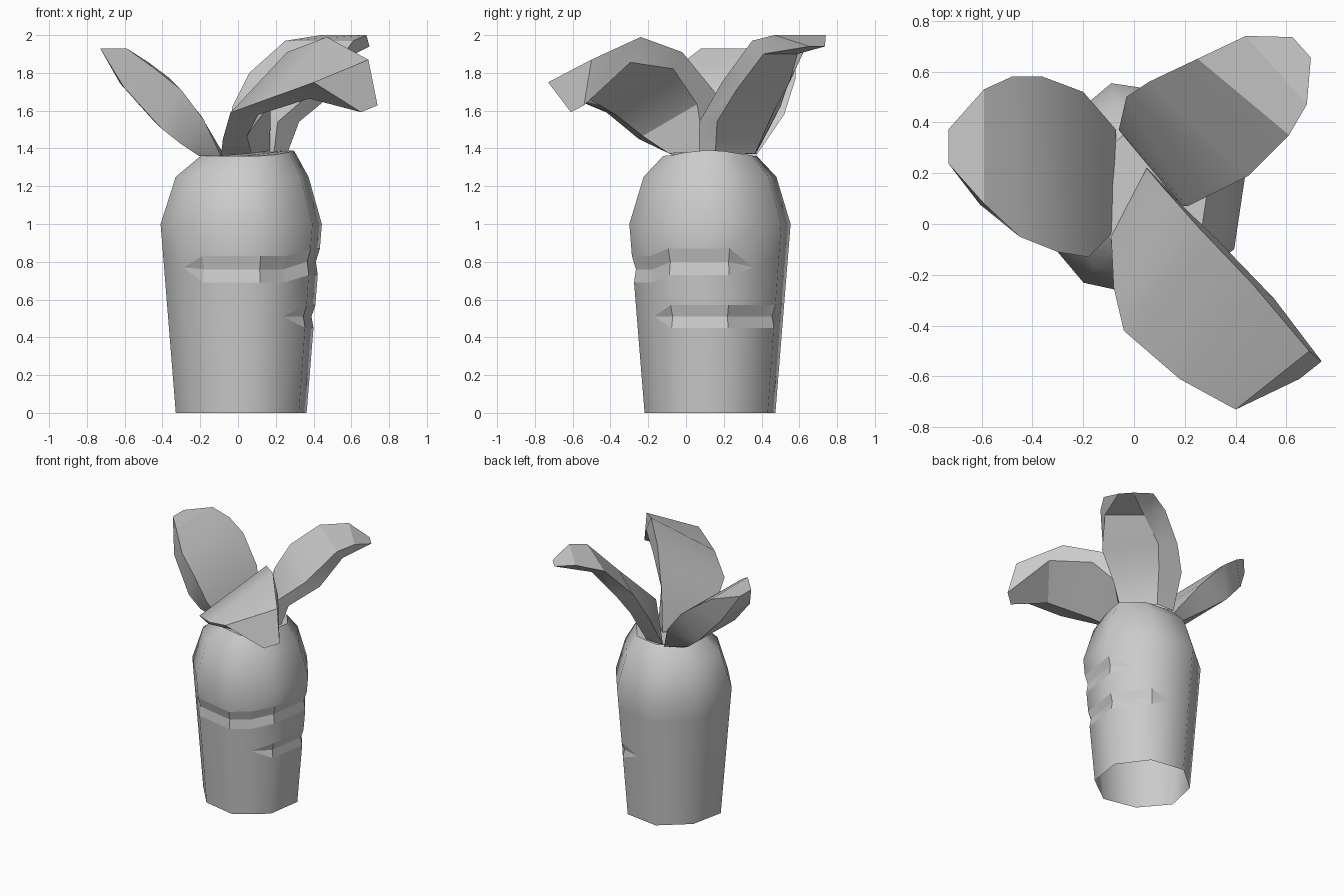
import bpy, bmesh, math
from mathutils import Vector

if "Cube" in bpy.data.objects:
    bpy.data.objects.remove(bpy.data.objects["Cube"], do_unlink=True)

grey = bpy.data.materials.new("plain grey")
grey.use_nodes = True
grey.diffuse_color = (0.6, 0.6, 0.6, 1)
grey.node_tree.nodes["Principled BSDF"].inputs["Base Color"].default_value = grey.diffuse_color


def finish(name, bm):
    mesh = bpy.data.meshes.new(name)
    bm.to_mesh(mesh)
    bm.free()
    mesh.materials.append(grey)
    obj = bpy.data.objects.new(name, mesh)
    bpy.context.collection.objects.link(obj)
    return obj


# Root body: an eight-sided tapering tube, open below, with midpoint columns
# so that the two notches can taper to points in the middle of a side
COLUMNS = 16
CENTRE = Vector((0.017, 0.127, 0))
TURN = math.radians(14)
UPPER = dict(rows=(4, 5, 6), columns=(10, 11, 12, 13, 14, 15, 0), ends=(9, 1))
LOWER = dict(rows=(1, 2, 3), columns=(14, 15, 0, 1, 2), ends=(13, 3))
NOTCH_DEPTH = 0.016


def wall(z):
    return 0.357 + 0.083 * z


ring_heights = [0, 0.45, 0.51, 0.57, 0.70, 0.77, 0.84, 1.0]
rings = [(z, wall(z), 0.0) for z in ring_heights]
rings += [(1.25, 0.362, 0.005), (1.36, 0.255, 0.033)]


def body_point(row, col):
    z, radius, shift = rings[row]
    for notch in (UPPER, LOWER):
        if row in notch["rows"]:
            middle = notch["rows"][1]
            if col in notch["ends"]:
                z = rings[middle][0]
                radius = wall(z)
            elif col in notch["columns"]:
                if notch is UPPER:
                    z += 0.03 if col in (14, 15, 0) else -0.01
                radius = wall(z) - (NOTCH_DEPTH if row == middle else 0)
    # Two corners on the right side sit slightly further in
    if col in (6, 10):
        radius *= 0.95
    elif col in (5, 7, 9, 11):
        radius *= 0.975
    if col % 2:
        radius *= math.cos(math.pi / 8)
    angle = TURN + 2 * math.pi * col / COLUMNS
    if row == len(rings) - 1:
        z += 0.03 * max(0, math.cos(angle)) ** 3
    return CENTRE + Vector((shift + radius * math.cos(angle), radius * math.sin(angle), z))


bm = bmesh.new()
grid = [[bm.verts.new(body_point(r, c)) for c in range(COLUMNS)] for r in range(len(rings))]
for r in range(len(rings) - 1):
    for c in range(COLUMNS):
        d = (c + 1) % COLUMNS
        face = bm.faces.new((grid[r][c], grid[r][d], grid[r + 1][d], grid[r + 1][c]))
        face.smooth = True
        for notch in (UPPER, LOWER):
            inside = notch["columns"] + notch["ends"]
            if r in notch["rows"][:2] and c in inside and d in inside:
                face.smooth = False
bm.faces.new(grid[-1])
bmesh.ops.remove_doubles(bm, verts=bm.verts, dist=0.0005)
finish("root_body", bm)


# Leaves: a bent blade between two edge rails, a sloping rim and an underside
INSET = (0.15, 0.15, 0.12, 0.2, 0.35)


def leaf(name, left, right, drops):
    left, right, drops = ([Vector(p) for p in rail] for rail in (left, right, drops))
    under_left = [a + d + (b - a) * i for a, b, d, i in zip(left, right, drops, INSET)]
    under_right = [b + d + (a - b) * i for a, b, d, i in zip(left, right, drops, INSET)]
    bm = bmesh.new()
    rails = [[bm.verts.new(p) for p in rail] for rail in (under_left, left, right, under_right)]
    for a, b in zip(rails, rails[1:] + rails[:1]):
        for i in range(len(left) - 1):
            bm.faces.new((a[i], b[i], b[i + 1], a[i + 1]))
    bm.faces.new([rail[-1] for rail in rails])
    bmesh.ops.recalc_face_normals(bm, faces=bm.faces)
    bm.normal_update()
    # Keep the folds between blade, rim and underside crisp
    for face in bm.faces:
        face.smooth = True
    for edge in bm.edges:
        edge.smooth = edge.calc_face_angle(0) < math.radians(32)
    return finish(name, bm)


leaf("right_leaf",
     [(-.09, -.04, 1.36), (-.18, -.13, 1.55), (-.3, -.11, 1.71), (-.45, -.05, 1.83), (-.59, .08, 1.93)],
     [(-.07, .37, 1.36), (-.2, .52, 1.58), (-.36, .58, 1.77), (-.48, .58, 1.86), (-.59, .53, 1.93)],
     [(-.12, 0, 0), (-.12, 0, -.13), (-.1, 0, -.21), (-.15, 0, -.11), (-.14, 0, 0)])

leaf("front_leaf",
     [(-.09, -.05, 1.36), (-.08, -.25, 1.45), (-.04, -.42, 1.59), (.18, -.61, 1.67), (.4, -.73, 1.75)],
     [(.05, .22, 1.38), (.1, .16, 1.69), (.26, -.02, 1.91), (.47, -.24, 1.99), (.69, -.5, 1.87)],
     [(.14, -.08, .01), (.1, -.04, -.02), (.11, 0, -.05), (.14, .02, -.07), (.15, .04, -.2)])

leaf("back_leaf",
     [(-.06, .37, 1.37), (-.03, .5, 1.62), (.06, .56, 1.8), (.25, .65, 1.97), (.44, .74, 2)],
     [(.19, .07, 1.38), (.21, .07, 1.54), (.45, .19, 1.75), (.61, .35, 1.97), (.68, .47, 2)],
     [(.11, .04, 0), (.15, .03, -.01), (.12, .03, -.05), (.08, 0, -.07), (.1, .09, -.06)])
